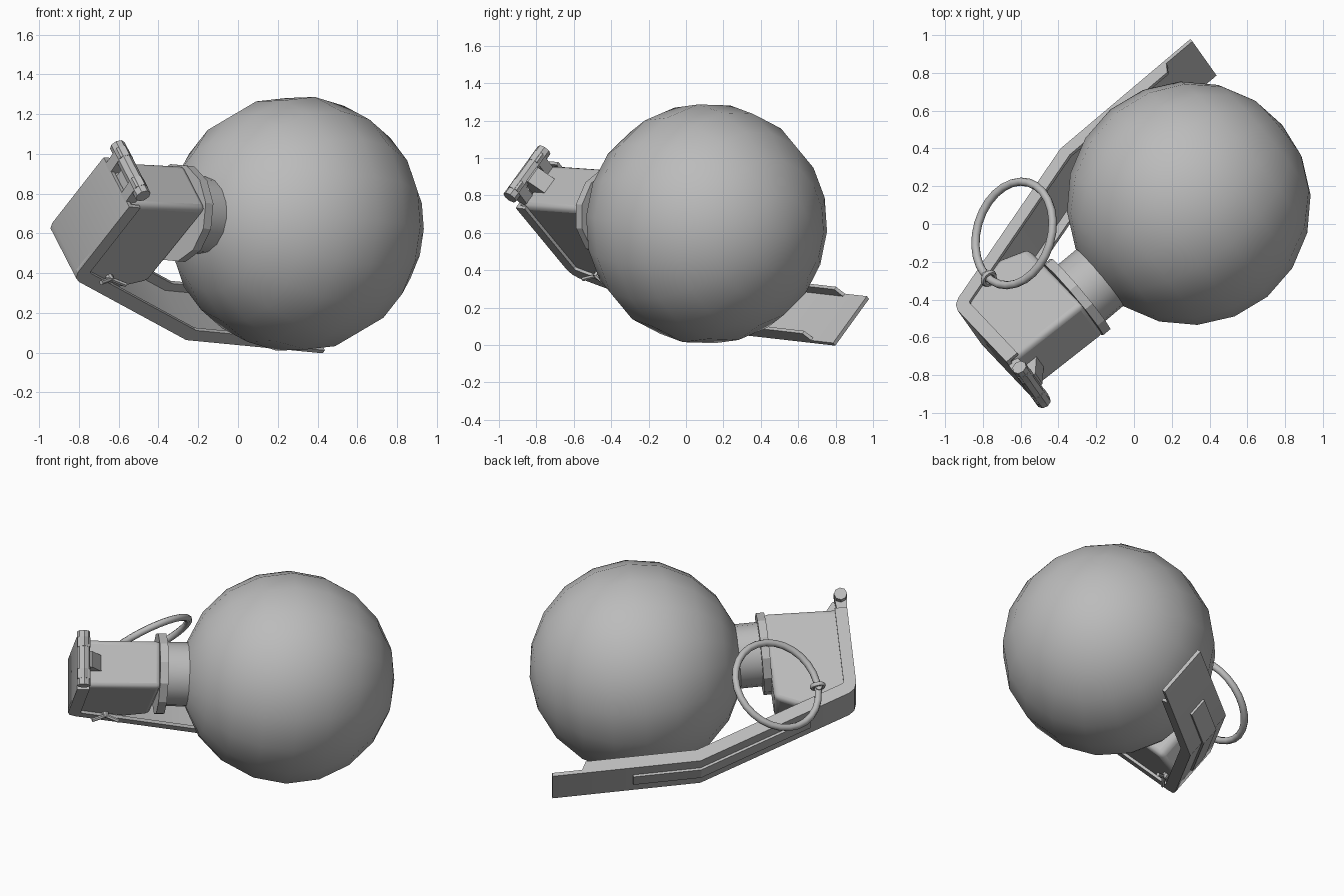
import bpy, bmesh, math
from mathutils import Matrix, Vector

if "Cube" in bpy.data.objects:
    bpy.data.objects.remove(bpy.data.objects["Cube"])

# Local frame: u along the neck axis, v toward the lever, w across the lever
C = Vector((0.29, 0.11, 0.648))
A = Vector((-0.765, -0.64, 0.07)).normalized()
W = Vector((0.42, -0.51, -0.75))
W = (W - A * W.dot(A)).normalized()
D = W.cross(A)
FRAME = Matrix.Translation(C) @ Matrix((A, D, W)).transposed().to_4x4()
ALONG_U = Matrix.Rotation(math.pi / 2, 4, 'Y')

grey = bpy.data.materials.new("grey_metal")
grey.diffuse_color = (0.5, 0.5, 0.5, 1)
grey.use_nodes = True
grey.node_tree.nodes["Principled BSDF"].inputs["Base Color"].default_value = grey.diffuse_color


def finish(bm, name, smooth=None, bevel=0.0):
    bmesh.ops.recalc_face_normals(bm, faces=bm.faces)
    me = bpy.data.meshes.new(name)
    bm.to_mesh(me)
    bm.free()
    me.materials.append(grey)
    ob = bpy.data.objects.new(name, me)
    bpy.context.collection.objects.link(ob)
    if bevel:
        b = ob.modifiers.new("bevel", 'BEVEL')
        b.width, b.segments, b.limit_method = bevel, 3, 'ANGLE'
    if smooth:
        bpy.ops.object.select_all(action='DESELECT')
        ob.select_set(True)
        bpy.context.view_layer.objects.active = ob
        bpy.ops.object.shade_smooth_by_angle(angle=math.radians(smooth))
    return ob


def prism(name, pts, w0, w1, **kw):
    """Extrude a (u, v) outline across w."""
    bm = bmesh.new()
    f = bm.faces.new([bm.verts.new((u, v, w0)) for u, v in pts])
    g = bmesh.ops.extrude_face_region(bm, geom=[f])["geom"]
    bmesh.ops.translate(bm, vec=(0, 0, w1 - w0),
                        verts=[e for e in g if isinstance(e, bmesh.types.BMVert)])
    bm.transform(FRAME)
    return finish(bm, name, **kw)


def rod(name, r, length, mat, sides, smooth=40):
    bm = bmesh.new()
    bmesh.ops.create_cone(bm, cap_ends=True, segments=sides, radius1=r, radius2=r,
                          depth=length, matrix=FRAME @ mat)
    return finish(bm, name, smooth)


def torus(name, R, r, n, m, mat):
    bm = bmesh.new()
    rows = []
    for i in range(n):
        t = 2 * math.pi * i / n
        rows.append([bm.verts.new(((R + r * math.cos(p)) * math.cos(t),
                                   (R + r * math.cos(p)) * math.sin(t), r * math.sin(p)))
                     for p in (2 * math.pi * j / m for j in range(m))])
    for i in range(n):
        for j in range(m):
            k, l = (i + 1) % n, (j + 1) % m
            bm.faces.new((rows[i][j], rows[k][j], rows[k][l], rows[i][l]))
    bm.transform(mat)
    return finish(bm, name, 60)


def inset(path, t):
    """Offset an open path sideways by t with mitred joints."""
    out = []
    for i, p in enumerate(path):
        ns = []
        for a, b in ((i - 1, i), (i, i + 1)):
            if a >= 0 and b < len(path):
                d = (Vector(path[b]) - Vector(path[a])).normalized()
                ns.append(Vector((d.y, -d.x)))
        n = sum(ns, Vector((0, 0))).normalized()
        out.append(tuple(Vector(p) + n * t / n.dot(ns[0])))
    return out


# Round body
bm = bmesh.new()
bmesh.ops.create_uvsphere(bm, u_segments=18, v_segments=10, radius=0.647,
                          matrix=FRAME @ ALONG_U)
finish(bm, "round_body", 60)

# Neck and collar
rod("neck", 0.195, 0.28, Matrix.Translation((0.66, 0, 0)) @ ALONG_U, 16)
rod("collar", 0.25, 0.05, Matrix.Translation((0.775, 0, 0)) @ ALONG_U, 12, 20)

# Head block
prism("head_block", [(0.79, -0.2), (1.27, -0.18), (1.275, 0.34), (0.95, 0.43), (0.8, 0.36)],
      -0.15, 0.15, smooth=40, bevel=0.03)

# Lever sheet wrapping over the head, with its folded side flanges
lever = [(-0.59, 0.735), (0.31, 0.73), (1.25, 0.385), (1.285, 0.36), (1.3, 0.32), (1.3, -0.18)]
prism("lever_sheet", lever + inset(lever, 0.022)[::-1], -0.167, 0.167, smooth=25)
side = [(-0.42, 0.734)] + lever[1:]
inner = inset(side, 0.075)
inner[0] = (-0.38, inner[0][1])
for s, label in ((-1, "left"), (1, "right")):
    prism("lever_flange_" + label, side + inner[::-1], s * 0.148, s * 0.167)

# Stiffening rib on the lever
rib = [(-0.1, 0.732), (0.31, 0.73), (1.0, 0.477)]
prism("lever_rib", inset(rib, -0.014) + rib[::-1], -0.06, 0.06)

# Hinge pin and hooks
rod("hinge_pin", 0.04, 0.34, Matrix.Translation((1.27, -0.27, 0)), 8)
for s in (-1, 1):
    prism("hinge_hook", [(1.3, -0.17), (1.31, -0.29), (1.27, -0.315), (1.23, -0.29),
                         (1.24, -0.17)], s * 0.07, s * 0.13)
prism("hinge_lug", [(1.27, -0.15), (1.27, -0.28), (1.22, -0.27), (1.15, -0.18)], -0.05, 0.05)

# Safety pin wire through the head, split ends and eyelet
rod("safety_pin", 0.02, 0.4, Matrix.Translation((1.07, 0.345, -0.02)), 8)
for t in (-0.5, 0.5):
    rod("split_end", 0.012, 0.1, Matrix.Translation((1.07 + 0.07 * t, 0.34, 0.185))
        @ Matrix.Rotation(t * 2.4, 4, 'Y'), 6)
normal = Vector((-0.68, 0.2, 0.70)).normalized()
ring_c = Vector((-0.635, -0.05, 0.71))
off = Vector((-0.135, -0.24, -0.062)).normalized()
tangent = normal.cross(off)
torus("pin_eyelet", 0.036, 0.014, 12, 6, Matrix.Translation(ring_c + off * 0.28)
      @ tangent.to_track_quat('Z', 'Y').to_matrix().to_4x4())

# Pull ring
torus("pull_ring", 0.28, 0.022, 28, 8, Matrix.Translation(ring_c)
      @ normal.to_track_quat('Z', 'Y').to_matrix().to_4x4())
